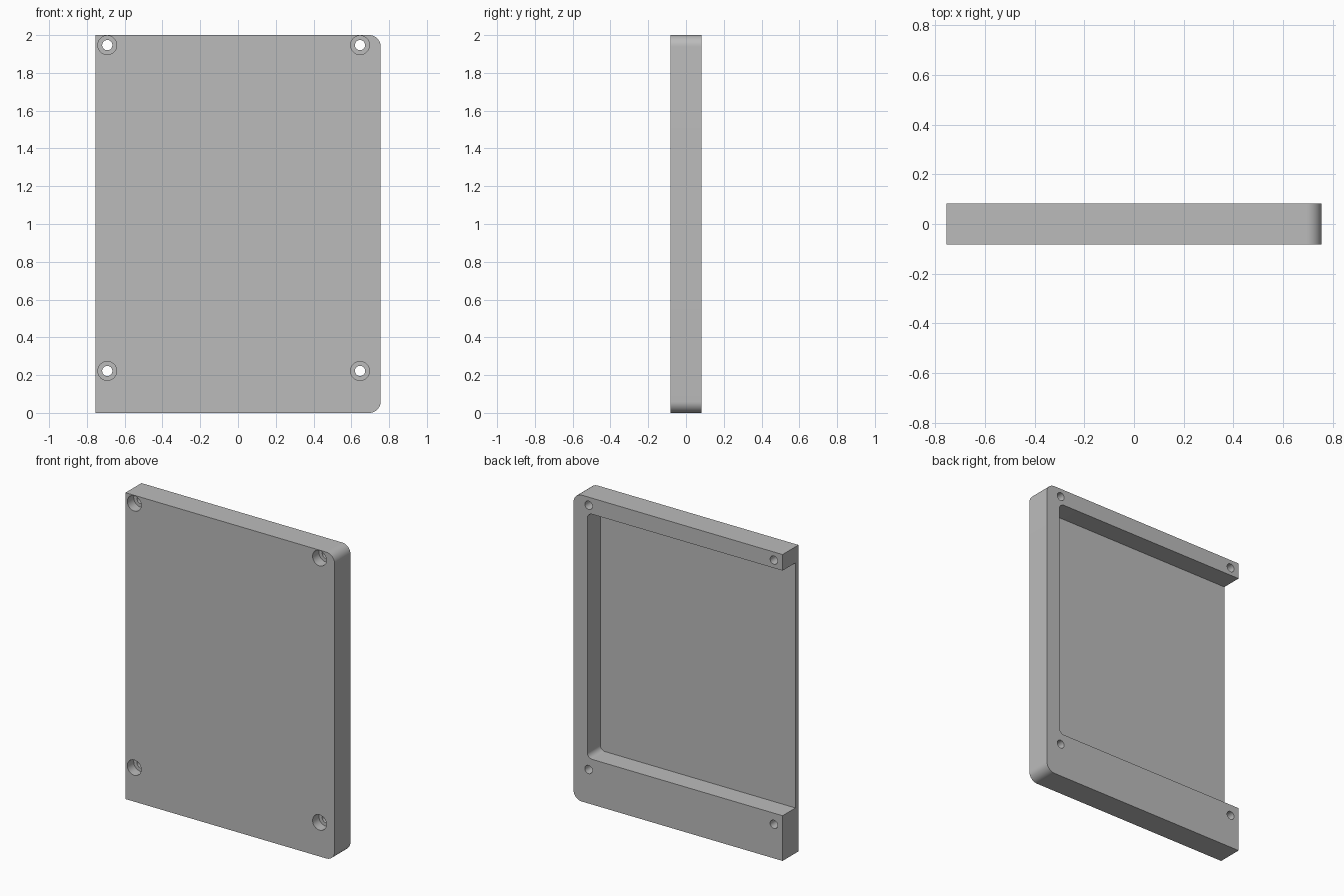
import bpy
import bmesh
import math
from mathutils import Matrix

cube = bpy.data.objects.get("Cube")
if cube:
    bpy.data.objects.remove(cube, do_unlink=True)

HALF_W, HALF_D, HEIGHT = 0.755, 0.082, 2.0

grey = bpy.data.materials.new("plain grey")
grey.use_nodes = True
colour = (0.5, 0.5, 0.5, 1)
grey.diffuse_color = colour
grey.node_tree.nodes["Principled BSDF"].inputs["Base Color"].default_value = colour


def finish(bm, name):
    mesh = bpy.data.meshes.new(name)
    bm.to_mesh(mesh)
    bm.free()
    obj = bpy.data.objects.new(name, mesh)
    bpy.context.collection.objects.link(obj)
    mesh.materials.append(grey)
    return obj


def box(name, x, y, z, radius, segments=12):
    """Box from (min, max) ranges, with its two +x corners rounded."""
    bm = bmesh.new()
    bmesh.ops.create_cube(bm, size=1)
    for v in bm.verts:
        v.co = [r[c > 0] for r, c in zip((x, y, z), v.co)]
    corners = [e for e in bm.edges
               if all(abs(v.co.x - x[1]) < 1e-5 for v in e.verts)
               and abs(e.verts[0].co.z - e.verts[1].co.z) < 1e-5]
    bmesh.ops.bevel(bm, geom=corners, offset=radius, segments=segments,
                    profile=0.5, affect='EDGES')
    return finish(bm, name)


def cylinder(name, x, z, radius, y0, y1):
    """Cylinder running along y."""
    bm = bmesh.new()
    place = Matrix.Translation((x, (y0 + y1) / 2, z)) @ Matrix.Rotation(math.pi / 2, 4, 'X')
    bmesh.ops.create_cone(bm, cap_ends=True, segments=40, radius1=radius,
                          radius2=radius, depth=y1 - y0, matrix=place)
    return finish(bm, name)


def cut(target, cutter):
    cutter.hide_render = True
    mod = target.modifiers.new("cut", 'BOOLEAN')
    mod.operation = 'DIFFERENCE'
    mod.solver = 'EXACT'
    mod.object = cutter
    bpy.context.view_layer.objects.active = target
    bpy.ops.object.modifier_apply(modifier=mod.name)
    bpy.data.objects.remove(cutter, do_unlink=True)


# Main slab with one pair of rounded corners
panel = box("cover_panel", (-HALF_W, HALF_W), (-HALF_D, HALF_D), (0, HEIGHT), 0.06)

# Pocket in the back, open on the right side
cut(panel, box("pocket_cutter", (-1, 0.655), (-0.051, 0.2), (0.295, 1.895), 0.035))

# Counterbored screw holes
for x in (-0.692, 0.646):
    for z in (0.222, 1.947):
        cut(panel, cylinder("screw_hole_cutter", x, z, 0.027, -0.2, 0.2))
        cut(panel, cylinder("counterbore_cutter", x, z, 0.05, -0.2, -HALF_D + 0.066))

# Smooth rounded corners and holes, sharp edges elsewhere
bpy.ops.object.select_all(action='DESELECT')
panel.select_set(True)
bpy.context.view_layer.objects.active = panel
bpy.ops.object.shade_smooth_by_angle(angle=math.radians(30))
